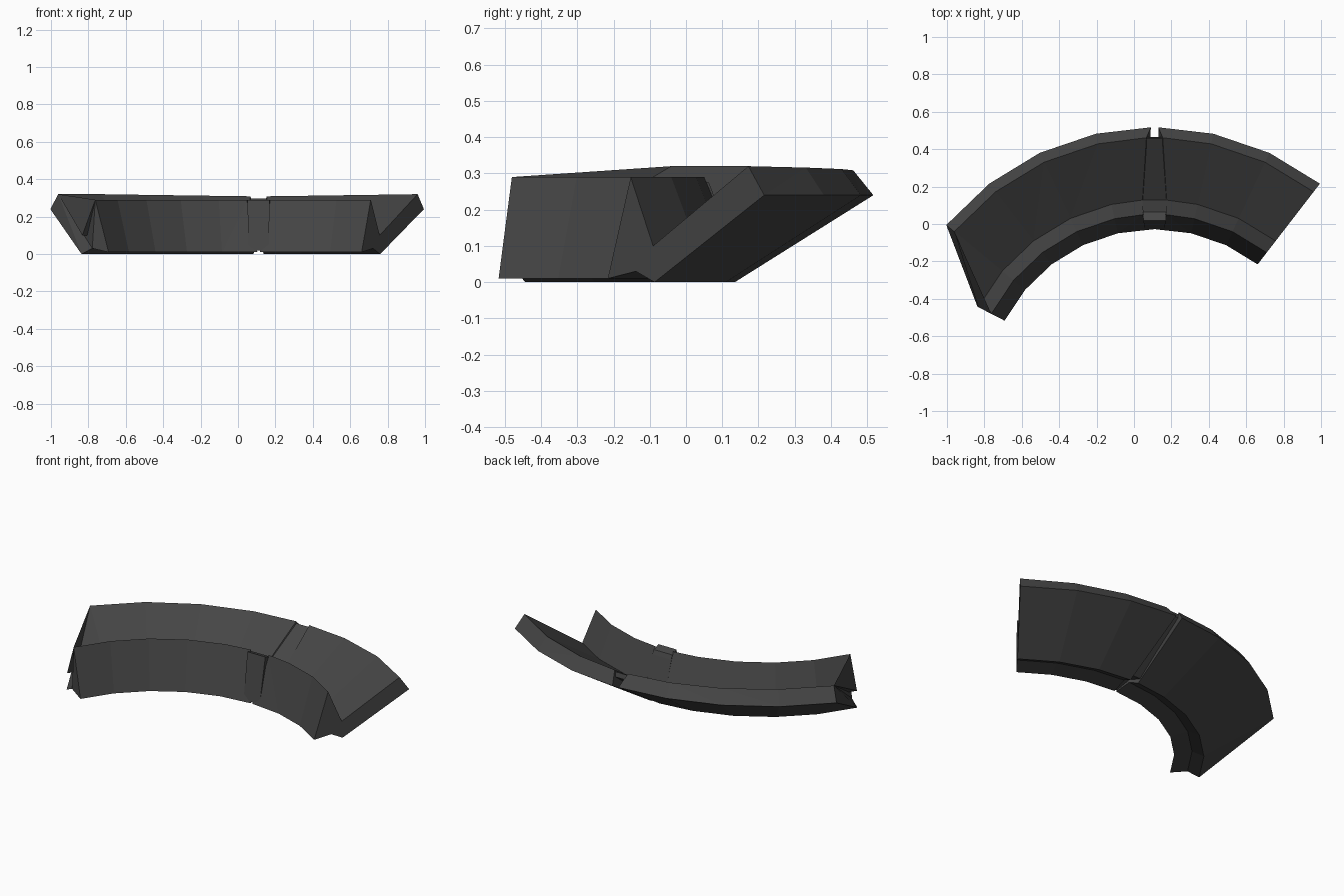
import bpy, bmesh
from math import sin, cos, radians

if "Cube" in bpy.data.objects:
    bpy.data.objects.remove(bpy.data.objects["Cube"])

CX, CY = 0.11, -0.93          # centre of the arc
mat = bpy.data.materials.new("dark_grey")
mat.diffuse_color = (0.06, 0.06, 0.06, 1)
mat.use_nodes = True
mat.node_tree.nodes["Principled BSDF"].inputs["Base Color"].default_value = mat.diffuse_color


def polar(r, z, deg):
    a = radians(deg)
    return (CX + r * sin(a), CY + r * cos(a), z)


def loft(name, rings):
    """Skin a list of closed rings and cap both ends."""
    bm = bmesh.new()
    vs = [[bm.verts.new(p) for p in ring] for ring in rings]
    n = len(rings[0])
    for a, b in zip(vs, vs[1:]):
        for i in range(n):
            j = (i + 1) % n
            bm.faces.new((a[i], a[j], b[j], b[i]))
    bm.faces.new(vs[0])
    bm.faces.new(vs[-1])
    bmesh.ops.triangulate(bm, faces=bm.faces[:])
    bmesh.ops.remove_doubles(bm, verts=bm.verts[:], dist=0.0005)
    bmesh.ops.recalc_face_normals(bm, faces=bm.faces[:])
    me = bpy.data.meshes.new(name)
    bm.to_mesh(me)
    bm.free()
    me.materials.append(mat)
    ob = bpy.data.objects.new(name, me)
    bpy.context.collection.objects.link(ob)
    return ob


# V-shaped cross-section: radius, height, angle where the part starts at the seam
SECTION = [
    (0.902, 0.01, 0.4),       # wall foot
    (0.982, 0.29, 3.5),       # wall top
    (1.06, 0.10, 3.5),        # valley
    (1.392, 0.32, 1.8),       # flange ridge
    (1.447, 0.24, 0.8),       # flange outer edge
    (1.065, 0.0, 1.5),        # flange foot
    (1.0, 0.03, 1.0),         # underside groove
]


def half(name, side, steps):
    rings = []
    for k in range(steps + 1):
        ring = []
        for i, (r, z, seam) in enumerate(SECTION):
            deg = seam if k == 0 else 12.55 * k
            if i in (3, 4):   # flange stops early on the long side
                deg = min(deg, 50.3)
            if i == 3:        # ridge dips slightly towards the middle
                z -= 0.012 * max(0, 1 - deg / 37)
            ring.append(polar(r, z, side * deg))
        rings.append(ring)
    return loft(name, rings)


half("long_curved_half", -1, 5)
half("short_curved_half", 1, 3)

# Recessed joint strip between the halves
JOINT = [
    (0.905, 0.018, 3.4), (0.95, 0.29, 3.6), (0.995, 0.275, 3.6),
    (1.005, 0.25, 3.6), (1.06, 0.095, 3.6), (1.39, 0.298, 2.2),
    (1.397, 0.27, 2.0), (1.07, 0.03, 2.0), (1.0, 0.05, 2.0),
]
loft("joint_strip", [[polar(r, z, s * d) for r, z, d in JOINT] for s in (-1, 1)])
